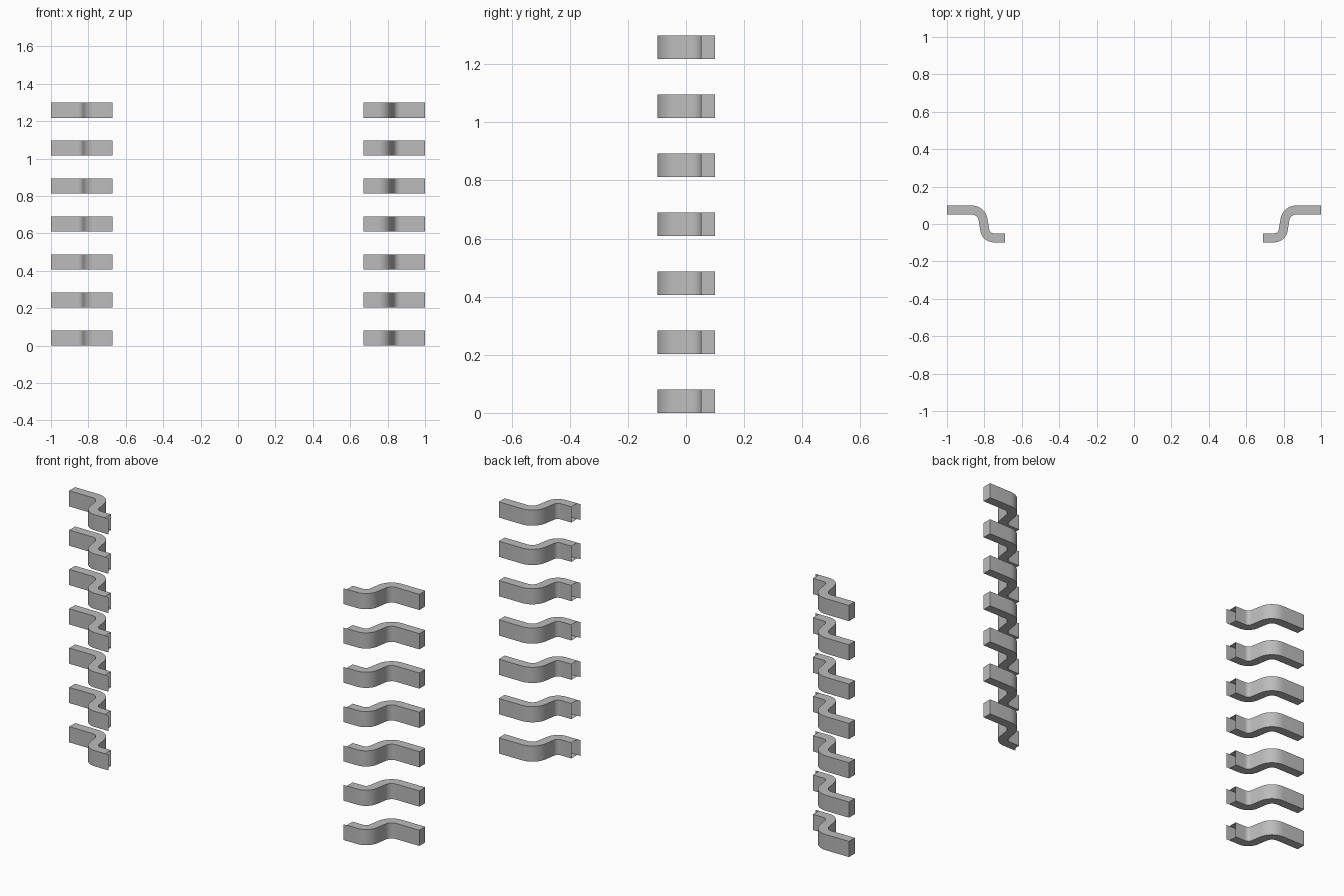
import bpy, bmesh
from math import sin, cos, radians
from mathutils import Vector

cube = bpy.data.objects.get("Cube")
if cube:
    bpy.data.objects.remove(cube, do_unlink=True)

HALF = 0.024      # half of the strip thickness
HEIGHT = 0.081    # strip width along z
PITCH = 0.203     # spacing of neighbouring leads
TURN = 81         # bend angle in degrees
STEPS = 10

metal = bpy.data.materials.new("lead_grey")
metal.use_nodes = True
colour = (0.5, 0.5, 0.5, 1)
metal.diffuse_color = colour
metal.node_tree.nodes["Principled BSDF"].inputs["Base Color"].default_value = colour


def bend(centre, radius, start, end, sign):
    """Pairs of (front, back) points round one bend."""
    pairs = []
    for i in range(STEPS + 1):
        a = radians(start + (end - start) * i / STEPS)
        d = Vector((cos(a), sin(a)))
        pairs.append((centre + d * (radius - sign * HALF),
                      centre + d * (radius + sign * HALF)))
    return pairs


def flat(x, y):
    return Vector((x, y - HALF)), Vector((x, y + HALF))


# S-shaped section, from the outer tip to the inner foot
section = [flat(1.0, 0.075)]
section += bend(Vector((0.868, 0.013)), 0.062, 90, 90 + TURN, 1)
section += bend(Vector((0.75, -0.026)), 0.048, TURN - 90, -90, -1)
section += [flat(0.69, -0.074)]


def make_lead(name, side, z):
    bm = bmesh.new()

    def column(p):
        return [bm.verts.new((side * p.x, p.y, z + h)) for h in (0, HEIGHT)]

    rings = []
    for front, back in section:
        f, b = column(front), column(back)
        rings.append((f[0], f[1], b[1], b[0]))
    for r, s in zip(rings, rings[1:]):
        for i in range(4):
            j = (i + 1) % 4
            bm.faces.new((r[i], r[j], s[j], s[i]))
    bm.faces.new(rings[0])                      # outer tip, inner end stays open
    tab = column(Vector((0.672, -0.074 - HALF)))  # thin front tab past the foot
    bm.faces.new((rings[-1][0], rings[-1][1], tab[1], tab[0]))
    bmesh.ops.recalc_face_normals(bm, faces=bm.faces)
    mesh = bpy.data.meshes.new(name)
    bm.to_mesh(mesh)
    bm.free()
    mesh.materials.append(metal)
    obj = bpy.data.objects.new(name, mesh)
    bpy.context.collection.objects.link(obj)
    return obj


bpy.ops.object.select_all(action='DESELECT')
for side, label in ((1, "left"), (-1, "right")):
    for n in range(7):
        lead = make_lead(f"{label}_lead_{n + 1}", side, n * PITCH)
        lead.select_set(True)
        bpy.context.view_layer.objects.active = lead
bpy.ops.object.shade_smooth_by_angle(angle=radians(35))
